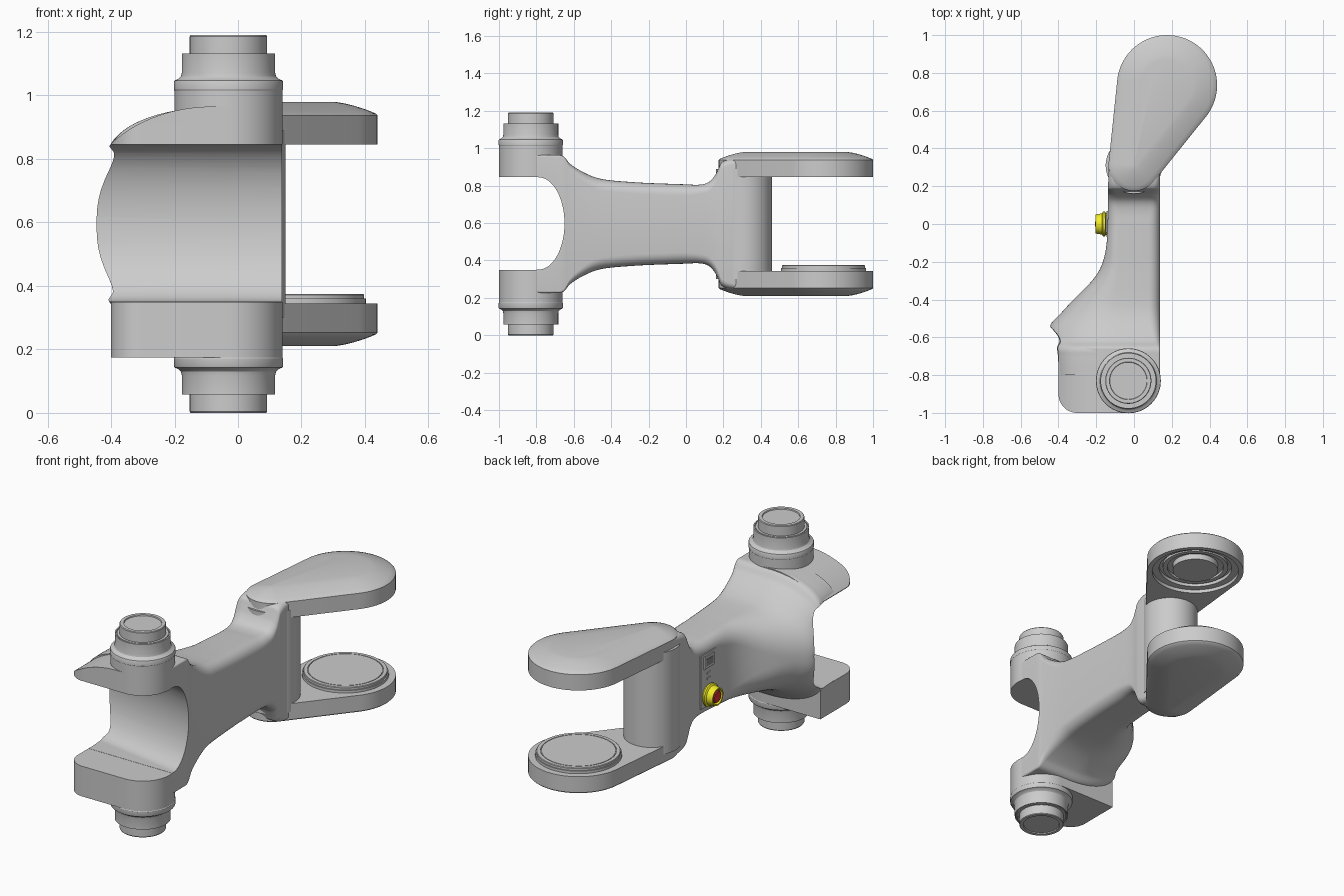
import bpy, bmesh, math
from mathutils import Matrix, Vector

if "Cube" in bpy.data.objects:
    bpy.data.objects.remove(bpy.data.objects["Cube"])

MID = 0.595          # mirror height
JOINT = (-0.03, -0.83)
PLATE = (0.175, 0.735)


def finish(name, bm, colour=None):
    bmesh.ops.remove_doubles(bm, verts=bm.verts, dist=1e-5)
    bmesh.ops.recalc_face_normals(bm, faces=bm.faces)
    me = bpy.data.meshes.new(name)
    bm.to_mesh(me)
    bm.free()
    ob = bpy.data.objects.new(name, me)
    bpy.context.collection.objects.link(ob)
    if colour:
        mat = bpy.data.materials.new(name + "_paint")
        mat.diffuse_color = colour
        mat.use_nodes = True
        mat.node_tree.nodes["Principled BSDF"].inputs["Base Color"].default_value = mat.diffuse_color
        me.materials.append(mat)
    return ob


def smooth(ob, angle=30):
    bpy.ops.object.select_all(action='DESELECT')
    ob.select_set(True)
    bpy.context.view_layer.objects.active = ob
    bpy.ops.object.shade_smooth_by_angle(angle=math.radians(angle))


def boolean(ob, cutter, op):
    m = ob.modifiers.new("cut", 'BOOLEAN')
    m.object, m.operation, m.solver = cutter, op, 'EXACT'
    bpy.context.view_layer.objects.active = ob
    bpy.ops.object.modifier_apply(modifier=m.name)
    bpy.data.objects.remove(cutter)


def loft(name, rings, colour=None):
    bm = bmesh.new()
    vs = [[bm.verts.new(p) for p in ring] for ring in rings]
    n = len(vs[0])
    for a, b in zip(vs, vs[1:]):
        for i in range(n):
            bm.faces.new((a[i], a[(i + 1) % n], b[(i + 1) % n], b[i]))
    bm.faces.new(vs[0])
    bm.faces.new(vs[-1])
    return finish(name, bm, colour)


def lathe(name, prof, loc, rot=Matrix(), colour=None):
    bm = bmesh.new()
    vs = [bm.verts.new((r, 0, z)) for r, z in prof]
    es = [bm.edges.new(e) for e in zip(vs, vs[1:])]
    bmesh.ops.spin(bm, geom=vs + es, axis=(0, 0, 1), cent=(0, 0, 0),
                   angle=2 * math.pi, steps=64)
    bm.transform(Matrix.Translation(loc) @ rot)
    return finish(name, bm, colour)


def arc(cx, cy, rx, ry, a0, a1, n):
    return [(cx + rx * math.cos(math.radians(a0 + (a1 - a0) * i / n)),
             cy + ry * math.sin(math.radians(a0 + (a1 - a0) * i / n))) for i in range(n + 1)]


# Main body: y, left x, half height, left corner rx, rz, right corner radius
stations = [
    (-.80, -.40, .368, .33, .14, .01), (-.70, -.408, .368, .34, .15, .01),
    (-.655, -.42, .362, .34, .17, .012), (-.62, -.43, .322, .34, .2, .03),
    (-.54, -.445, .272, .34, .25, .05), (-.47, -.385, .245, .28, .235, .06),
    (-.40, -.32, .233, .22, .21, .06), (-.30, -.222, .225, .13, .15, .06),
    (-.22, -.172, .22, .09, .1, .06), (-.12, -.147, .216, .06, .07, .06),
    (0, -.14, .212, .06, .06, .06), (.07, -.138, .21, .05, .05, .05),
    (.12, -.138, .223, .05, .05, .05), (.155, -.138, .26, .05, .05, .05),
    (.175, -.138, .30, .045, .045, .045), (.19, -.137, .33, .04, .04, .04),
    (.24, -.136, .345, .03, .03, .03), (.31, -.134, .348, .02, .02, .02)]


def tangent(i):
    a, b = stations[max(i - 1, 0)], stations[min(i + 1, len(stations) - 1)]
    return [(q - p) / (b[0] - a[0]) for p, q in zip(a, b)]


def section(s):
    y, xl, h, rx, rz, r = s
    xr = 0.138
    pts = (arc(xr - r, MID + h - r, r, r, 0, 90, 6)
           + arc(xl + rx, MID + h - rz, rx, rz, 90, 180, 16)
           + arc(xl + rx, MID - h + rz, rx, rz, 180, 270, 16)
           + arc(xr - r, MID - h + r, r, r, 270, 360, 6))
    return [(x, y, z) for x, z in pts]


rings = []
for i in range(len(stations) - 1):
    a, b = stations[i], stations[i + 1]
    d = b[0] - a[0]
    for k in range(5):
        t = k / 5
        s = [(2*t**3 - 3*t*t + 1) * p + (t**3 - 2*t*t + t) * d * m
             + (3*t*t - 2*t**3) * q + (t**3 - t*t) * d * n
             for p, q, m, n in zip(a, b, tangent(i), tangent(i + 1))]
        s[0] = a[0] + d * t
        rings.append(section(s))
rings.append(section(stations[-1]))
body = loft("main_body", rings)

# Arched opening between the front arms, slightly skewed
arch = [(-1.3, .351)] + arc(-.79, MID + .003, .14, .247, -90, 90, 40) + [(-1.3, .845)]
skew = lambda x, y: y + .11 * (.14 - x) / .585
cutter = loft("arch_cutter", [[(x, skew(x, y), z) for y, z in arch] for x in (-.6, .3)])
boolean(body, cutter, 'DIFFERENCE')
smooth(body, 35)

# Front arms: solid lower block and upper wing with a curved top
plan = (arc(-.30, -.90, .10, .10, 180, 270, 12)
        + arc(*JOINT, .17, .17, -90, 90, 32) + [(-.40, -.66)])
lower_arm = loft("lower_front_arm", [[(x, y, z) for x, y in plan] for z in (.175, .35)])
upper_arm = loft("upper_front_arm", [[(x, y, z) for x, y in plan] for z in (.845, 1.1)])
top = [(.3, .7), (.3, .965)] + arc(-.08, .635, .42, .33, 90, 165, 28) + [(-.6, .7)]
cutter = loft("wing_cutter", [[(x, y, z) for x, z in top] for y in (-1.2, -.5)])
boolean(upper_arm, cutter, 'INTERSECT')
smooth(lower_arm)
smooth(upper_arm)

# Stepped joint hubs, bottom and top
hub = [(0, .006), (.098, .006), (.1, 0), (.119, 0), (.122, .004), (.122, .058), (.136, .058),
       (.136, .064), (.14, .064), (.14, .058), (.147, .058), (.147, .118), (.15, .13),
       (.158, .138), (.170, .143), (.172, .147), (.172, .172), (.17, .175), (.17, .33), (0, .33)]
for name, flip in (("lower_hub", False), ("upper_hub", True)):
    prof = [(r, 2 * MID - z if flip else z) for r, z in hub]
    smooth(lathe(name, prof, (*JOINT, 0)))


# Rear teardrop plates with domed outer faces
def teardrop(inset):
    c1, c2, r1, r2 = Vector((0, .31)), Vector(PLATE), .135, .265
    d = c2 - c1
    b = math.degrees(math.atan2(d.y, d.x))
    f = math.degrees(math.acos((r1 - r2) / d.length))
    return (arc(*c2, r2 - inset, r2 - inset, b - f, b + f, 48)
            + arc(*c1, r1 - inset, r1 - inset, b + f, b - f + 360, 32))


dome = [(0, .845), (0, .937), (.006, .943), (.025, .951), (.05, .96),
        (.08, .969), (.105, .975), (.13, .979)]
plates = []
for name, flip in (("lower_rear_plate", True), ("upper_rear_plate", False)):
    plates.append(loft(name, [[(x, y, 2 * MID - z if flip else z) for x, y in teardrop(i)]
                              for i, z in dome]))
# Stepped recess under the upper plate
recess = lathe("recess_cutter", [(0, .8), (.238, .8), (.238, .865), (.2, .865), (.2, .885),
                                 (0, .885)], (*PLATE, 0))
boolean(plates[1], recess, 'DIFFERENCE')
for p in plates:
    smooth(p, 25)
smooth(lathe("recess_ring", [(.155, .89), (.155, .87), (.18, .87), (.18, .89)], (*PLATE, 0)))
smooth(lathe("recess_boss", [(0, .89), (.125, .89), (.125, .852), (0, .852)], (*PLATE, 0)))
smooth(lathe("turntable_disc", [(0, .34), (.228, .34), (.228, .36), (.222, .36), (.222, .372),
                                (.219, .375), (.2, .375), (.2, .371), (.196, .371),
                                (.196, .375), (0, .375)], (*PLATE, 0)))

# Round column between the rear plates
smooth(lathe("rear_column", [(0, .30), (.15, .30), (.15, .89), (0, .89)], (0, .31, 0)))


# Control panel and socket on the left side
def box(name, x0, x1, y, z0, z1, colour=None):
    ring = [(-y, z0), (y, z0), (y, z1), (-y, z1)]
    return loft(name, [[(x, a, b) for a, b in ring] for x in (x0, x1)], colour)


box("control_panel", -.145, -.13, .07, .44, .75)
box("socket_frame", -.152, -.13, .045, .665, .735)
box("socket_face", -.154, -.13, .03, .68, .72, (.25, .25, .25, 1))
for i, z in enumerate((.60, .63)):
    box(f"panel_switch_{i}", -.149, -.14, .014, z - .006, z + .006)

# Stop button: yellow guard around a red knob
side = Matrix.Rotation(math.radians(-90), 4, 'Y')
smooth(lathe("button_guard", [(0, 0), (.058, 0), (.058, .012), (.066, .016), (.066, .026),
                              (.056, .032), (.05, .067), (.042, .067), (.04, .025), (0, .025)],
             (-.138, 0, .505), side, (.9, .85, .02, 1)))
smooth(lathe("button_knob", [(0, .02), (.022, .02), (.022, .045), (.035, .05), (.035, .06),
                             (.03, .066), (0, .068)],
             (-.138, 0, .505), side, (.7, .03, .03, 1)))
